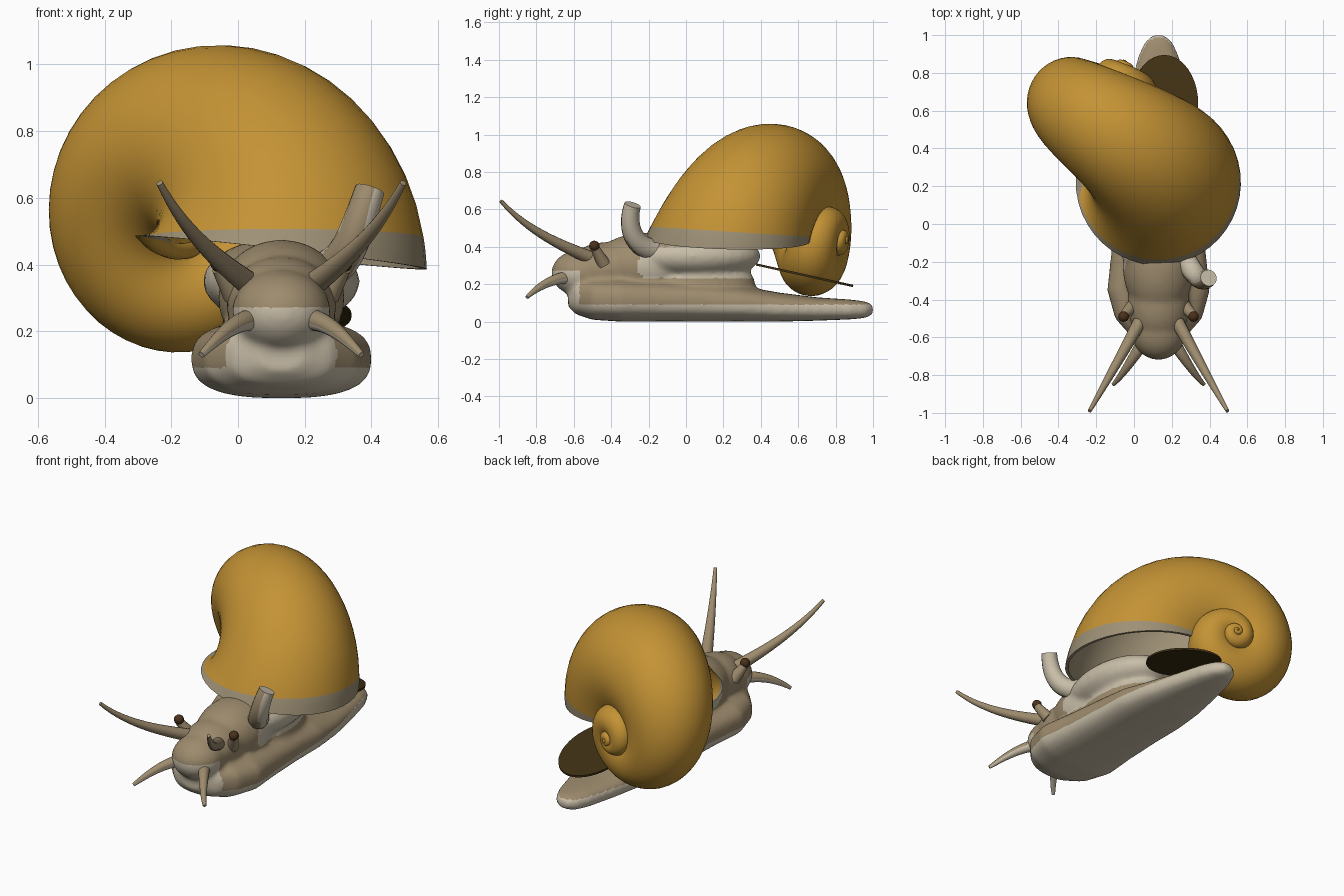
import bpy, bmesh, math
from mathutils import Vector, Matrix

if "Cube" in bpy.data.objects:
    bpy.data.objects.remove(bpy.data.objects["Cube"])

CX = 0.13  # symmetry plane of the soft body


def mat(name, c):
    m = bpy.data.materials.new(name)
    m.diffuse_color = (*c, 1)
    m.use_nodes = True
    m.node_tree.nodes["Principled BSDF"].inputs["Base Color"].default_value = m.diffuse_color
    return m


SHELL = mat("ochre shell", (0.55, 0.29, 0.035))
LIP = mat("grey lip", (0.34, 0.28, 0.18))
TAN = mat("tan skin", (0.34, 0.26, 0.155))
CREAM = mat("cream skin", (0.58, 0.51, 0.39))
DARK = mat("dark brown", (0.05, 0.03, 0.007))
EYE = mat("eye brown", (0.07, 0.03, 0.01))


def finish(name, bm, mats, smooth=True, angle=50):
    bmesh.ops.recalc_face_normals(bm, faces=bm.faces)
    me = bpy.data.meshes.new(name)
    bm.to_mesh(me)
    bm.free()
    ob = bpy.data.objects.new(name, me)
    bpy.context.collection.objects.link(ob)
    for m in mats:
        me.materials.append(m)
    bpy.ops.object.select_all(action='DESELECT')
    bpy.context.view_layer.objects.active = ob
    ob.select_set(True)
    if smooth:
        bpy.ops.object.shade_smooth_by_angle(angle=math.radians(angle))
    return ob


def loft(bm, rings, caps=(True, True)):
    """Skin closed rings of points; returns the face strips."""
    vs = [[bm.verts.new(p) for p in r] for r in rings]
    n = len(vs[0])
    strips = [[bm.faces.new((a[i], a[(i + 1) % n], b[(i + 1) % n], b[i])) for i in range(n)]
              for a, b in zip(vs, vs[1:])]
    if caps[0]:
        bm.faces.new(vs[0])
    if caps[1]:
        bm.faces.new(vs[-1])
    return strips


def bezier(pts, n):
    """Smooth curve through a Bezier control polygon."""
    out = []
    for k in range(n + 1):
        p = [Vector(q) for q in pts]
        while len(p) > 1:
            p = [a.lerp(b, k / n) for a, b in zip(p, p[1:])]
        out.append(p[0])
    return out


def tube(name, pts, r0, r1, mats, rule=None, n=14, mirror=False):
    """Tapered curved tube, optionally mirrored across the body plane."""
    if mirror:
        pts = [(2 * CX - x, y, z) for x, y, z in pts]
    path = bezier(pts, n)
    rings = []
    for k, p in enumerate(path):
        t = (path[min(k + 1, n)] - path[max(k - 1, 0)]).normalized()
        s = t.cross(Vector((0.3, 0.4, 0.87))).normalized()
        u = s.cross(t)
        r = r0 + (r1 - r0) * k / n
        rings.append([p + r * (s * math.cos(a) + u * math.sin(a))
                      for a in [i * math.tau / 16 for i in range(16)]])
    bm = bmesh.new()
    loft(bm, rings)
    ob = finish(name, bm, mats)
    if rule:
        for f in ob.data.polygons:
            f.material_index = rule(f)
    return ob


# --- shell: logarithmic spiral around a nearly horizontal axis ---
APEX = Vector((-0.05, 0.87, 0.44))
axis = Vector((0.31, 0.95, -0.06)).normalized()
d = Vector((0.95, -0.31, -0.10))
d = (d - axis * d.dot(axis)).normalized()
w = d.cross(axis)
if w.z < 0:
    w = -w
R, T, RHO, GROW, SEG = 0.373, 0.56, 0.44, 0.2, 44


def section(phi, k=1.0):
    s = math.exp(-GROW * phi)
    rad = d * math.cos(phi) + w * math.sin(phi)
    c = APEX + (rad * R - axis * T) * s
    return [c + RHO * s * k * (rad * math.cos(a) + axis * math.sin(a))
            for a in [i * math.tau / SEG for i in range(SEG)]]


LIP_ANGLE = 0.12
inner = [2.4 * (1 - i / 24) for i in range(24)] + [0]
outer = [0, 0.04, 0.08, LIP_ANGLE] + [LIP_ANGLE + i * math.tau / 48 for i in range(1, 200)]
bm = bmesh.new()
strips = loft(bm, [section(p, 0.96) for p in inner] + [section(p) for p in outer])
for strip in strips[:len(inner) + 3]:
    for f in strip:
        f.material_index = 1
finish("shell", bm, [SHELL, LIP], angle=60)

# --- soft body: foot loft and blobs fused by a voxel remesh ---
bm = bmesh.new()
# stations: y, half width, bottom, top
foot = [(-0.63, 0.07, 0.08, 0.18), (-0.59, 0.15, 0.04, 0.22), (-0.50, 0.23, 0.01, 0.235),
        (-0.35, 0.272, 0, 0.235), (-0.15, 0.25, 0, 0.225), (0.1, 0.235, 0, 0.21),
        (0.3, 0.23, 0, 0.19), (0.5, 0.20, 0, 0.155), (0.7, 0.155, 0.005, 0.13),
        (0.88, 0.11, 0.012, 0.118), (0.96, 0.075, 0.02, 0.108), (1.0, 0.03, 0.04, 0.09)]


def sgnpow(v, e):
    return math.copysign(abs(v) ** e, v)


loft(bm, [[(CX + hw * sgnpow(math.cos(a), 0.75), y, (lo + hi) / 2 + (hi - lo) / 2 * sgnpow(math.sin(a), 0.75))
           for a in [i * math.tau / 32 for i in range(32)]] for y, hw, lo, hi in foot])
blobs = [((0.13, -0.56, 0.26), (0.148, 0.16, 0.125)),   # snout
         ((0.13, -0.42, 0.28), (0.165, 0.22, 0.145)),   # head
         ((0.13, -0.22, 0.30), (0.19, 0.28, 0.175)),    # neck
         ((0.13, 0.03, 0.35), (0.235, 0.37, 0.13)),     # mantle
         ((0.13, 0.05, 0.20), (0.18, 0.32, 0.16))]      # stalk joining foot
for c, s in blobs:
    bmesh.ops.create_uvsphere(bm, u_segments=32, v_segments=20, radius=1,
                              matrix=Matrix.Translation(c) @ Matrix.Diagonal((*s, 1)))
body = finish("body", bm, [TAN, CREAM], smooth=False)
rm = body.modifiers.new("fuse", 'REMESH')
rm.mode = 'VOXEL'
rm.voxel_size = 0.014
sm = body.modifiers.new("soften", 'SMOOTH')
sm.factor = 0.5
sm.iterations = 8
for m in ("fuse", "soften"):
    bpy.ops.object.modifier_apply(modifier=m)
me = body.data
if len(me.materials) == 0:
    me.materials.append(TAN)
    me.materials.append(CREAM)
for f in me.polygons:
    c = f.center
    low = c.z < 0.092
    snout = c.y < -0.57 and c.z < 0.27
    mantle = c.z > 0.235 and -0.34 < c.y and abs(c.x - CX) > 0.12 + 0.25 * max(0, -c.y) and c.z < 0.40
    rear = c.y > 0.2 and c.z > 0.235
    f.material_index = 1 if low or snout or mantle or rear else 0
    f.use_smooth = True

# --- paired feelers and eyes ---
for side, mir in (("left", False), ("right", True)):
    tube(side + "_long_tentacle",
         [(0.03, -0.52, 0.345), (-0.07, -0.70, 0.42), (-0.16, -0.86, 0.50), (-0.235, -0.99, 0.645)],
         0.036, 0.010, [TAN], mirror=mir)
    tube(side + "_short_tentacle",
         [(0.08, -0.58, 0.235), (0.0, -0.70, 0.25), (-0.06, -0.80, 0.18), (-0.11, -0.85, 0.13)],
         0.038, 0.010, [TAN, CREAM], lambda f: 1 if f.normal.z < -0.1 else 0, mirror=mir)
    tube(side + "_eye_stalk", [(-0.01, -0.44, 0.31), (-0.055, -0.485, 0.39)],
         0.036, 0.024, [TAN], n=4, mirror=mir)
    bm = bmesh.new()
    ex = 2 * CX + 0.055 if mir else -0.055
    bmesh.ops.create_uvsphere(bm, u_segments=20, v_segments=12, radius=0.028,
                              matrix=Matrix.Translation((ex, -0.49, 0.405)))
    finish(side + "_eye", bm, [EYE])

# --- breathing siphon on the right shoulder ---
tube("siphon", [(0.24, -0.14, 0.38), (0.33, -0.29, 0.38), (0.36, -0.32, 0.52), (0.395, -0.285, 0.625)],
     0.062, 0.045, [CREAM, TAN], lambda f: 1 if f.normal.y < -0.3 and f.normal.x < 0.5 else 0)

# --- operculum: thin tilted plate on the tail ---
bm = bmesh.new()
bmesh.ops.create_cone(bm, cap_ends=True, segments=40, radius1=1, radius2=1, depth=1,
                      matrix=Matrix.Translation((0.16, 0.635, 0.248)) @ Matrix.Rotation(math.radians(-12.5), 4, 'X')
                      @ Matrix.Diagonal((0.18, 0.265, 0.012, 1)))
finish("operculum", bm, [DARK])
